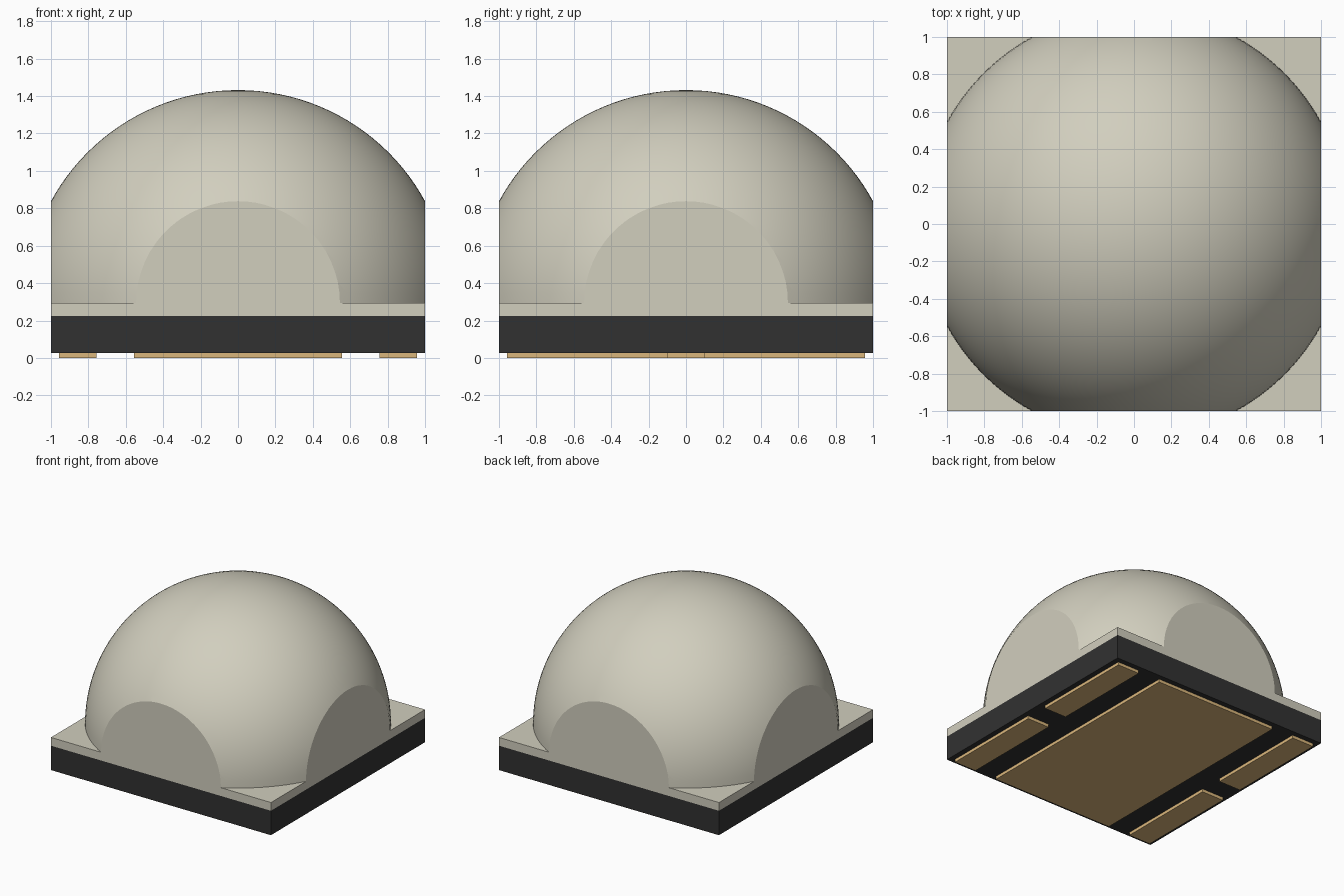
import bpy, bmesh, math
from mathutils import Vector

cube = bpy.data.objects.get("Cube")
if cube:
    bpy.data.objects.remove(cube, do_unlink=True)


def material(name, rgb):
    m = bpy.data.materials.new(name)
    m.use_nodes = True
    m.diffuse_color = (*rgb, 1)
    bsdf = next(n for n in m.node_tree.nodes if n.type == 'BSDF_PRINCIPLED')
    bsdf.inputs["Base Color"].default_value = (*rgb, 1)
    return m


SILICONE = material("warm grey silicone", (0.64, 0.62, 0.515))
BLACK = material("black ceramic", (0.031, 0.031, 0.031))
GOLD = material("gold contact", (0.70, 0.47, 0.20))


def finish(name, bm, mat):
    bmesh.ops.recalc_face_normals(bm, faces=bm.faces)
    me = bpy.data.meshes.new(name)
    bm.to_mesh(me)
    bm.free()
    me.materials.append(mat)
    ob = bpy.data.objects.new(name, me)
    bpy.context.scene.collection.objects.link(ob)
    return ob


def box(name, lo, hi, mat):
    bm = bmesh.new()
    bmesh.ops.create_cube(bm, size=1)
    for v in bm.verts:
        v.co = [l + (c + 0.5) * (h - l) for l, h, c in zip(lo, hi, v.co)]
    return finish(name, bm, mat)


PAD_TOP, BASE_TOP, RIM, R = 0.025, 0.225, 0.293, 1.139

# Lens: dome and flange turned as one profile, then trimmed square
profile = [(0, BASE_TOP), (1.5, BASE_TOP), (1.5, RIM)]
STEPS = 32
for i in range(STEPS + 1):
    a = math.pi / 2 * i / STEPS
    profile.append((R * math.cos(a) if i < STEPS else 0, RIM + R * math.sin(a)))

bm = bmesh.new()
verts = [bm.verts.new((r, 0, z)) for r, z in profile]
edges = [bm.edges.new(pair) for pair in zip(verts, verts[1:])]
bmesh.ops.spin(bm, geom=verts + edges, cent=(0, 0, 0), axis=(0, 0, 1),
               angle=2 * math.pi, steps=128, use_merge=True)
bmesh.ops.remove_doubles(bm, verts=bm.verts, dist=1e-5)
bmesh.ops.recalc_face_normals(bm, faces=bm.faces)
for n in ((1, 0, 0), (-1, 0, 0), (0, 1, 0), (0, -1, 0)):
    cut = bmesh.ops.bisect_plane(bm, geom=bm.verts[:] + bm.edges[:] + bm.faces[:],
                                 plane_co=Vector(n), plane_no=Vector(n),
                                 clear_outer=True)
    rim = [e for e in cut["geom_cut"] if isinstance(e, bmesh.types.BMEdge)]
    bmesh.ops.edgeloop_fill(bm, edges=rim)
lens = finish("lens", bm, SILICONE)

bpy.ops.object.select_all(action='DESELECT')
lens.select_set(True)
bpy.context.view_layer.objects.active = lens
bpy.ops.object.shade_smooth_by_angle(angle=math.radians(18))

# Substrate
box("substrate", (-1, -1, PAD_TOP), (1, 1, BASE_TOP), BLACK)

# Contact pads: one wide centre pad and a pair down each side
box("centre_pad", (-0.555, -0.957, 0), (0.555, 0.957, PAD_TOP), GOLD)
for sx, side in ((1, "left"), (-1, "right")):
    for sy, end in ((-1, "front"), (1, "back")):
        xs = sorted((sx * 0.757, sx * 0.957))
        ys = sorted((sy * 0.1, sy * 0.957))
        box(f"{end}_{side}_pad", (xs[0], ys[0], 0), (xs[1], ys[1], PAD_TOP), GOLD)
